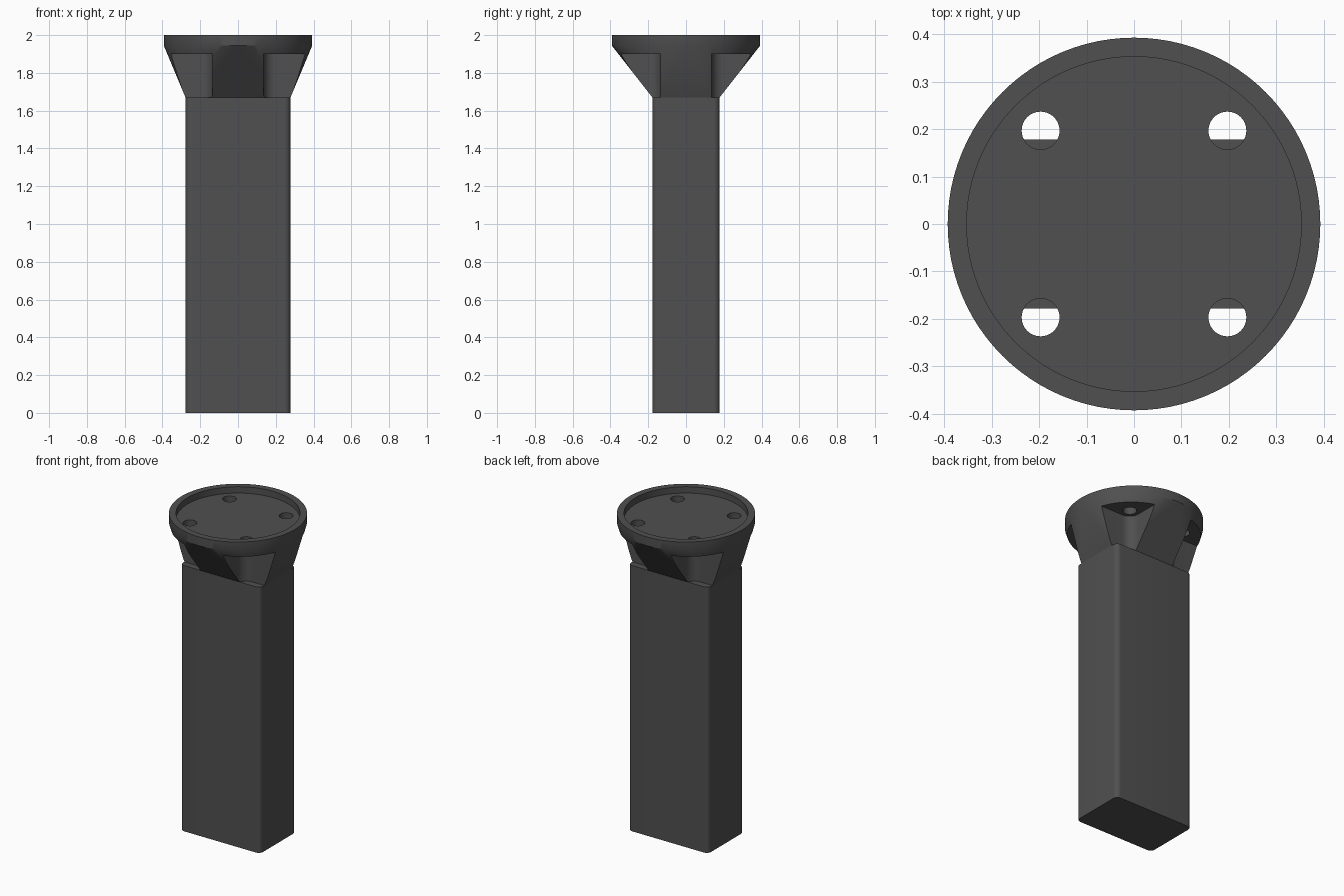
import bpy
import bmesh
from math import cos, sin, pi

if "Cube" in bpy.data.objects:
    bpy.data.objects.remove(bpy.data.objects["Cube"], do_unlink=True)

HALF_X, HALF_Y, CORNER = 0.278, 0.178, 0.03
SHOULDER, CEILING, RIM_LOW, FLOOR, TOP = 1.67, 1.90, 1.945, 1.96, 2.0
RIM_R, RECESS_R = 0.393, 0.353
HOLE_POS, HOLE_R, POCKET_R = 0.197, 0.04, 0.062

dark = bpy.data.materials.new("dark_grey")
dark.use_nodes = True
dark.diffuse_color = (0.08, 0.08, 0.08, 1)
dark.node_tree.nodes["Principled BSDF"].inputs["Base Color"].default_value = dark.diffuse_color


def circle(r, n=96, cx=0, cy=0):
    return [(cx + r * cos(2 * pi * i / n), cy + r * sin(2 * pi * i / n)) for i in range(n)]


def rounded_rect(hx, hy, r, n=8):
    points = []
    for k, (sx, sy) in enumerate([(1, 1), (-1, 1), (-1, -1), (1, -1)]):
        for i in range(n + 1):
            a = (k + i / n) * pi / 2
            points.append((sx * (hx - r) + r * cos(a), sy * (hy - r) + r * sin(a)))
    return points


def finish(name, bm):
    bmesh.ops.recalc_face_normals(bm, faces=bm.faces)
    mesh = bpy.data.meshes.new(name)
    bm.to_mesh(mesh)
    bm.free()
    obj = bpy.data.objects.new(name, mesh)
    bpy.context.collection.objects.link(obj)
    return obj


def prism(name, outline, z0, z1):
    bm = bmesh.new()
    face = bm.faces.new([bm.verts.new((x, y, z0)) for x, y in outline])
    top = bmesh.ops.extrude_face_region(bm, geom=[face])["geom"]
    verts = [g for g in top if isinstance(g, bmesh.types.BMVert)]
    bmesh.ops.translate(bm, verts=verts, vec=(0, 0, z1 - z0))
    return finish(name, bm)


def cut(target, cutter):
    mod = target.modifiers.new("cut", "BOOLEAN")
    mod.operation = "DIFFERENCE"
    mod.solver = "EXACT"
    mod.object = cutter
    bpy.context.view_layer.objects.active = target
    bpy.ops.object.modifier_apply(modifier=mod.name)
    bpy.data.objects.remove(cutter, do_unlink=True)


# Main rectangular leg
foot = rounded_rect(HALF_X, HALF_Y, CORNER)
leg = prism("leg", foot, 0, SHOULDER)

# Flared head: hull from the leg outline to the round rim
bm = bmesh.new()
for outline, z in [(foot, SHOULDER), (circle(RIM_R), RIM_LOW), (circle(RIM_R), TOP)]:
    for x, y in outline:
        bm.verts.new((x, y, z))
bmesh.ops.convex_hull(bm, input=bm.verts)
bmesh.ops.dissolve_limit(bm, angle_limit=0.001, verts=bm.verts, edges=bm.edges)
head = finish("mounting_head", bm)

# Shallow round recess in the top
cut(head, prism("recess_cutter", circle(RECESS_R), FLOOR, TOP + 0.1))

# Corner pockets with a rounded inner edge, and screw holes above them
for sx in (-1, 1):
    for sy in (-1, 1):
        p, far = HOLE_POS, 0.6
        arc = [(p + POCKET_R * cos(a), p + POCKET_R * sin(a))
               for a in [pi + i * pi / 24 for i in range(13)]]
        outline = arc + [(far, p - POCKET_R), (far, far), (p - POCKET_R, far)]
        outline = [(sx * x, sy * y) for x, y in outline]
        cut(head, prism("pocket_cutter", outline, SHOULDER - 0.1, CEILING))
        hole = circle(HOLE_R, 32, sx * p, sy * p)
        cut(head, prism("hole_cutter", hole, CEILING - 0.05, TOP + 0.1))

# Surface finish
bpy.ops.object.select_all(action="DESELECT")
for obj in (leg, head):
    obj.data.materials.clear()
    obj.data.materials.append(dark)
    obj.select_set(True)
bpy.context.view_layer.objects.active = head
bpy.ops.object.shade_smooth_by_angle(angle=pi / 6)
